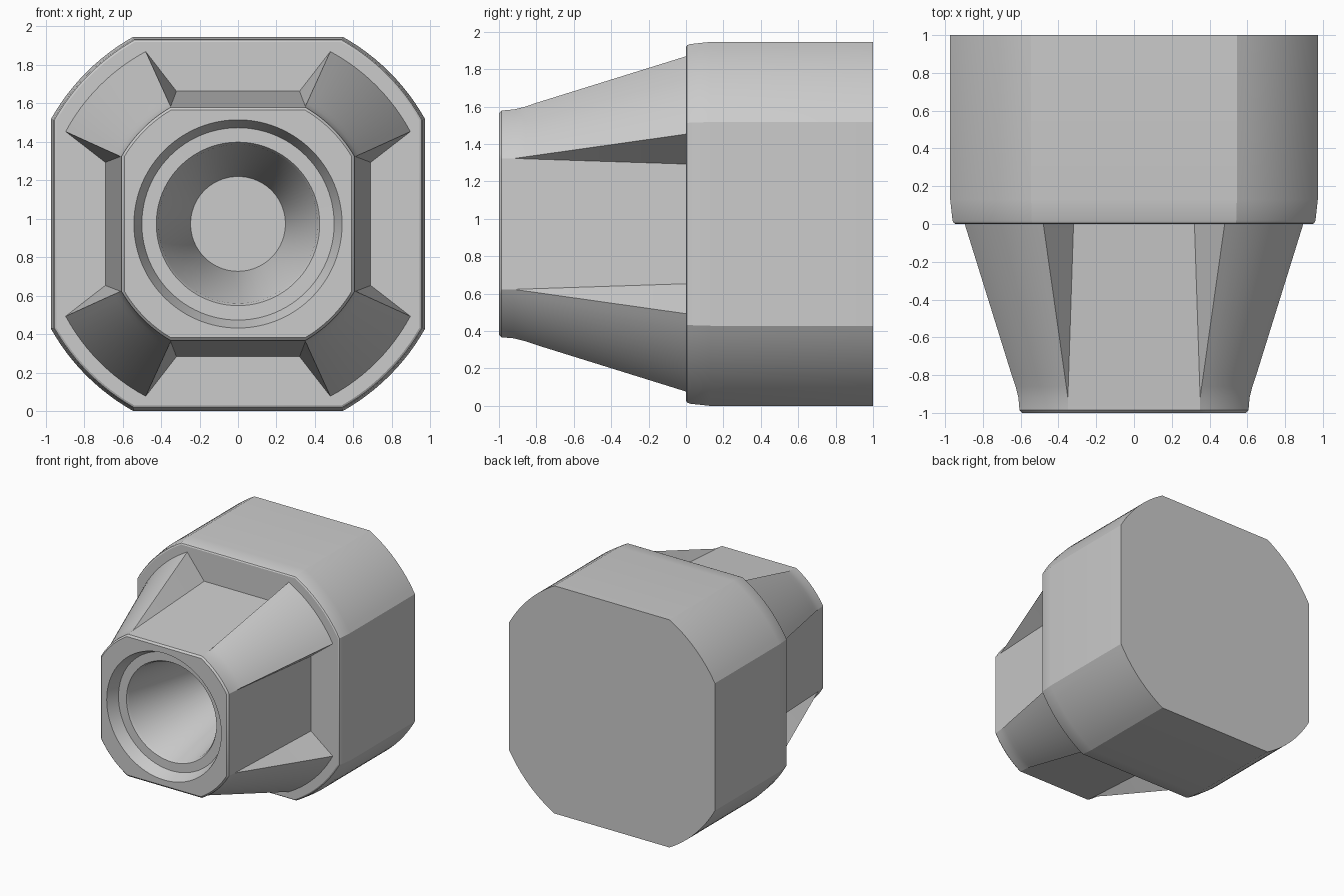
import bpy, bmesh, math

if "Cube" in bpy.data.objects:
    bpy.data.objects.remove(bpy.data.objects["Cube"])

ZC = 0.973   # height of the long axis
ARC = 12     # segments per rounded corner


def section(d, w, e, r):
    """Four-fold outline: flat at distance d (half width w), wall up to half width e, arc of radius r."""
    top = max(d, math.sqrt(r * r - e * e))
    a0, a1 = math.atan2(e, top), math.atan2(top, e)
    quad = [(w, d)]
    for i in range(ARC + 1):
        a = a0 + (a1 - a0) * i / ARC
        rr = math.hypot(e, top)
        quad.append((rr * math.sin(a), rr * math.cos(a)))
    quad.append((d, w))
    pts = []
    for k in range(4):
        c, s = round(math.cos(k * math.pi / 2)), round(math.sin(k * math.pi / 2))
        pts += [(x * c + z * s, -x * s + z * c) for x, z in quad]
    return pts


def loft(name, stations):
    """Skin a list of (y, outline) stations and cap both ends."""
    bm = bmesh.new()
    rings = [[bm.verts.new((x, y, ZC + z)) for x, z in pts] for y, pts in stations]
    n = len(rings[0])
    for a, b in zip(rings, rings[1:]):
        for i in range(n):
            j = (i + 1) % n
            bm.faces.new((a[i], a[j], b[j], b[i]))
    bm.faces.new(rings[0])
    bm.faces.new(rings[-1])
    bmesh.ops.remove_doubles(bm, verts=bm.verts, dist=0.0008)
    bmesh.ops.recalc_face_normals(bm, faces=bm.faces)
    me = bpy.data.meshes.new(name)
    bm.to_mesh(me)
    bm.free()
    ob = bpy.data.objects.new(name, me)
    bpy.context.collection.objects.link(ob)
    return ob


def activate(ob):
    bpy.ops.object.select_all(action='DESELECT')
    ob.select_set(True)
    bpy.context.view_layer.objects.active = ob


def body_station(y, inset):
    h, r = ZC - inset, 1.115 - inset
    e = math.sqrt(r * r - h * h)
    return y, section(h, e, e, r)


def nose_station(y, r, inset=0.0):
    d = 0.605 + 0.085 * (y + 1) - inset
    t = max(0.0, (y + 0.92) / 0.92)
    w = 0.35 - 0.03 * t
    e = 0.35 + 0.13 * t
    return y, section(d, w, e, r - inset)


# Square body with rounded corners and a softened front rim
body = loft("body", [body_station(0, 0.028), body_station(0.006, 0.018),
                     body_station(0.02, 0.012), body_station(0.13, 0), body_station(1, 0)])

# Tapered nose with four corner fins and flats between
nose = loft("nose", [nose_station(-1, 0.70, 0.014), nose_station(-0.986, 0.70),
                     nose_station(-0.92, 0.705), nose_station(-0.86, 0.722),
                     nose_station(-0.8, 0.744), nose_station(0.01, 1.02)])

# Stepped conical bore, closed at the back by the body face
SEG = 96
circle = lambda r: [(r * math.cos(2 * math.pi * i / SEG), r * math.sin(2 * math.pi * i / SEG))
                    for i in range(SEG)]
cutter = loft("bore_cutter", [(-1.1, circle(0.56)), (-1.02, circle(0.55)), (-0.985, circle(0.535)),
                              (-0.90, circle(0.50)), (-0.899, circle(0.425)),
                              (-0.88, circle(0.413)), (0.05, circle(0.237))])
cutter.hide_render = True
activate(nose)
cut = nose.modifiers.new("bore", 'BOOLEAN')
cut.operation = 'DIFFERENCE'
cut.solver = 'EXACT'
cut.object = cutter
bpy.ops.object.modifier_apply(modifier=cut.name)
bpy.data.objects.remove(cutter, do_unlink=True)

# Smooth curved faces, crisp edges
for ob in (body, nose):
    activate(ob)
    bpy.ops.object.shade_smooth_by_angle(angle=math.radians(25))
